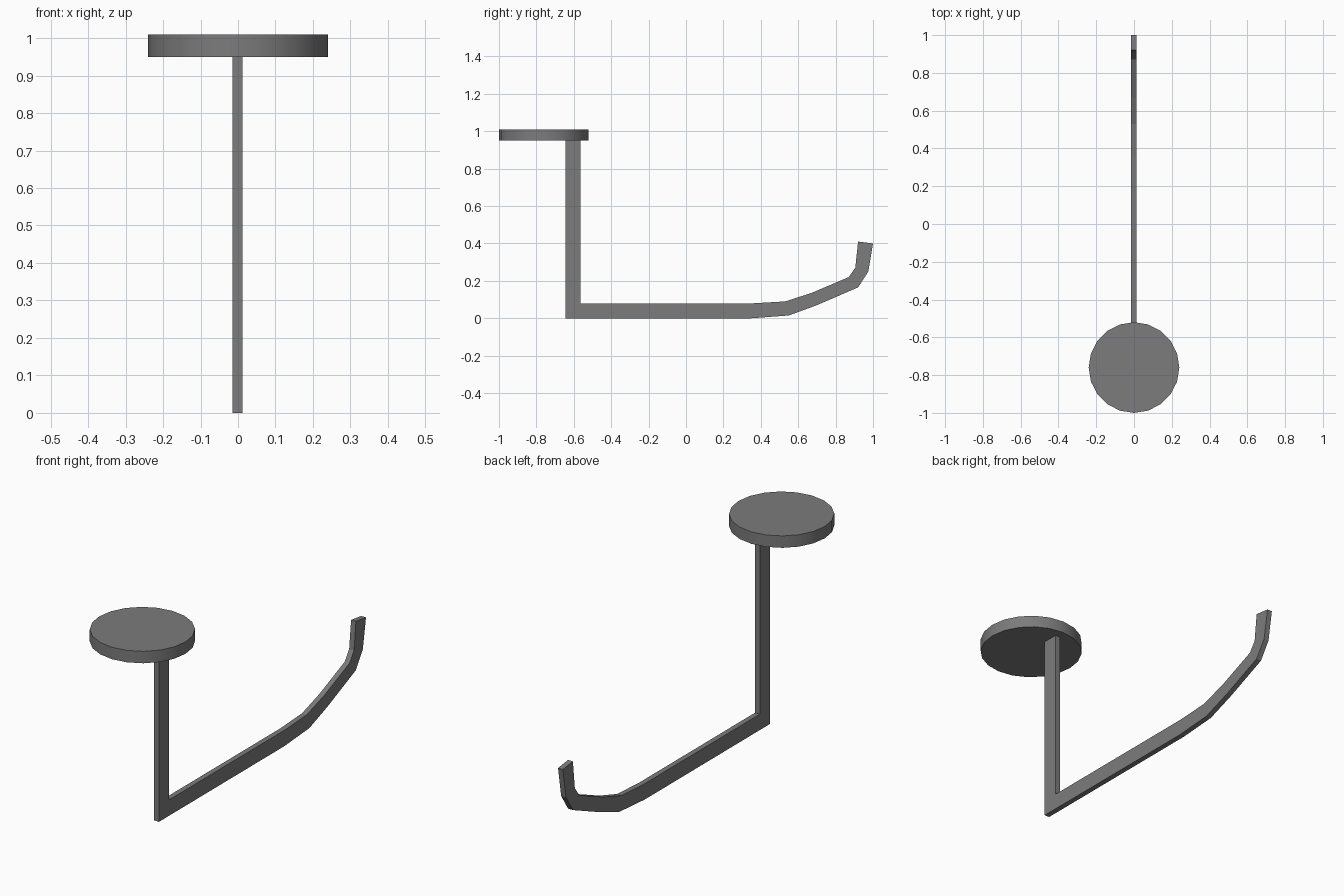
import bpy
import bmesh
from mathutils import Matrix, Vector

cube = bpy.data.objects.get("Cube")
if cube:
    bpy.data.objects.remove(cube, do_unlink=True)

grey = bpy.data.materials.new("mid_grey")
grey.use_nodes = True
color = (0.2, 0.2, 0.2, 1)
grey.diffuse_color = color
grey.node_tree.nodes["Principled BSDF"].inputs["Base Color"].default_value = color


def add_object(name, bm):
    bmesh.ops.recalc_face_normals(bm, faces=bm.faces)
    mesh = bpy.data.meshes.new(name)
    bm.to_mesh(mesh)
    bm.free()
    mesh.materials.append(grey)
    obj = bpy.data.objects.new(name, mesh)
    bpy.context.collection.objects.link(obj)
    return obj


# Round mounting disc with a softly shaded rim
bm = bmesh.new()
bmesh.ops.create_cone(bm, cap_ends=True, segments=20, radius1=0.24, radius2=0.24,
                      depth=0.06, matrix=Matrix.Translation((0, -0.76, 0.98)))
disc = add_object("mounting_disc", bm)
bpy.ops.object.select_all(action="DESELECT")
disc.select_set(True)
bpy.context.view_layer.objects.active = disc
bpy.ops.object.shade_smooth_by_angle()

# Flat hooked bar: matching outer and inner edge points (y, z), joined as strips
outer = [(-0.645, 0.95), (-0.645, 0), (0.35, 0), (0.55, 0.015),
         (0.7, 0.07), (0.92, 0.165), (0.975, 0.25), (1, 0.4)]
inner = [(-0.565, 0.95), (-0.565, 0.08), (0.36, 0.08), (0.53, 0.09),
         (0.67, 0.135), (0.87, 0.22), (0.905, 0.27), (0.92, 0.41)]
left, right = 0.012, -0.015
bm = bmesh.new()
rings = [[bm.verts.new((x, *p)) for x, p in
          ((right, a), (left, a), (left, b), (right, b))]
         for a, b in zip(outer, inner)]
for r, s in zip(rings, rings[1:]):
    for i in range(4):
        j = (i + 1) % 4
        bm.faces.new((r[i], r[j], s[j], s[i]))
bm.faces.new(rings[0])
bm.faces.new(rings[-1])
add_object("hooked_bar", bm)
